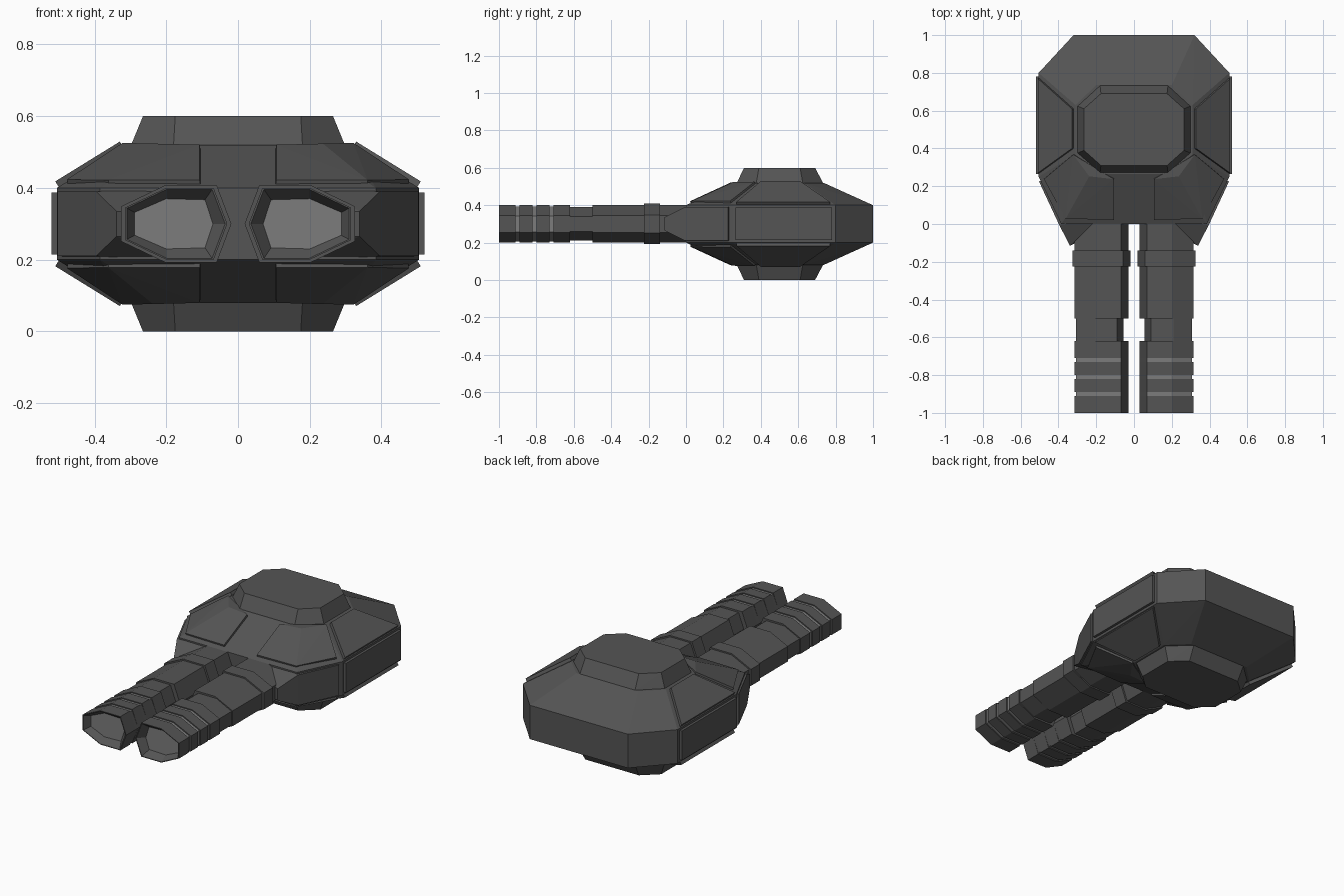
import bpy, bmesh, math
from mathutils import Vector

if "Cube" in bpy.data.objects:
    bpy.data.objects.remove(bpy.data.objects["Cube"])

def material(name, v):
    m = bpy.data.materials.new(name)
    m.diffuse_color = (v, v, v, 1)
    m.use_nodes = True
    m.node_tree.nodes["Principled BSDF"].inputs["Base Color"].default_value = m.diffuse_color
    return m

DARK, LIGHT = material("dark_grey", 0.09), material("light_grey", 0.2)
MID = 0.3  # height of the horizontal symmetry plane

def finish(name, bm):
    bmesh.ops.recalc_face_normals(bm, faces=bm.faces)
    me = bpy.data.meshes.new(name)
    bm.to_mesh(me)
    bm.free()
    me.materials.append(DARK)
    me.materials.append(LIGHT)
    ob = bpy.data.objects.new(name, me)
    bpy.context.collection.objects.link(ob)
    return ob

def hull(name, pts, sx=1, sz=1):
    """Convex solid through points, optionally flipped in x or about MID."""
    bm = bmesh.new()
    for x, y, z in pts:
        bm.verts.new((x * sx, y, MID + (z - MID) * sz))
    r = bmesh.ops.convex_hull(bm, input=bm.verts)
    loose = [v for v in bm.verts if not v.link_faces]
    bmesh.ops.delete(bm, geom=loose, context='VERTS')
    bmesh.ops.dissolve_limit(bm, angle_limit=math.radians(1),
                             verts=bm.verts, edges=bm.edges)
    return finish(name, bm)

def ring(half, z):
    return [(s * x, y, z) for x, y in half for s in (1, -1)]

def plate(pts, n, t=0.018, sink=0.03):
    """Points of a slab: outline lifted by t and sunk along normal n."""
    n = Vector(n).normalized()
    return [tuple(Vector(p) + n * d) for p in pts for d in (t, -sink)]

# Faceted turret body
belt = [(0.32, 1.0), (0.505, 0.80), (0.505, 0.25), (0.385, 0.0)]
deck = [(0.20, 0.735), (0.31, 0.63), (0.31, 0.37), (0.20, 0.265)]
hull("body", ring(belt, 0.4) + ring(belt, 0.2) + ring(deck, 0.52) + ring(deck, 0.08))

# Raised hatches on top and underneath
base = [(0.18, 0.735), (0.30, 0.625), (0.30, 0.375), (0.18, 0.27)]
cap = [(0.175, 0.69), (0.265, 0.61), (0.265, 0.39), (0.175, 0.31)]
for sz, name in ((1, "top_hatch"), (-1, "bottom_hatch")):
    hull(name, ring(base, 0.515) + ring(cap, 0.6), 1, sz)

# Armour panels
side_panel = plate([(0.50, 0.77, 0.403), (0.50, 0.27, 0.403),
                    (0.32, 0.40, 0.514), (0.32, 0.61, 0.514)], (0.53, 0, 0.85))
front_panel = plate([(0.105, 0.025, 0.41), (0.36, 0.03, 0.41), (0.475, 0.24, 0.412),
                     (0.32, 0.37, 0.514), (0.235, 0.255, 0.512), (0.105, 0.24, 0.509)],
                    (0.15, -0.2, 0.9), 0.012)
belt_plate = plate([(0.5, y, z) for y in (0.265, 0.78) for z in (0.215, 0.388)], (1, 0, 0), 0.02)
cheek = plate([(0.492, 0.23, 0.21), (0.492, 0.23, 0.39), (0.385, 0.0, 0.39),
               (0.385, 0.0, 0.21), (0.328, -0.11, 0.335), (0.328, -0.11, 0.265)],
              (0.9, -0.43, 0), 0.012)
cheek += [(0.2, 0.02, 0.4), (0.2, 0.02, 0.2)]
for sx, side in ((1, "right"), (-1, "left")):
    hull(side + "_belt_plate", belt_plate, sx)
    hull(side + "_cheek_plate", cheek, sx)
    for sz, lvl in ((1, "upper"), (-1, "lower")):
        hull(f"{side}_{lvl}_side_panel", side_panel, sx, sz)
        hull(f"{side}_{lvl}_front_panel", front_panel, sx, sz)

# Barrel cross-section (x, z offset from MID)
section = [(0.03, 0.0), (0.068, -0.1), (0.20, -0.1), (0.315, -0.045),
           (0.315, 0.045), (0.20, 0.1), (0.068, 0.1)]
bore = [(0.07, 0.0), (0.092, -0.067), (0.20, -0.07), (0.288, -0.032),
        (0.288, 0.032), (0.20, 0.07), (0.092, 0.067)]
CX = 0.175

def scaled(k, keep_inner=False):
    return [(x if keep_inner and x < 0.1 else CX + (x - CX) * k,
             z * k) for x, z in section]

def barrel(name, sx):
    full, groove, neck = scaled(1), scaled(0.94, True), scaled(0.9)
    neck = [(min(x + 0.012, 0.308), z) for x, z in neck]
    collar = scaled(1.08)
    # Stations from bore floor to rear: (y, outline, light band before it)
    st = [(-0.96, bore, 0), (-1.0, scaled(0.96), 0), (-1.0, full, 0)]
    for y in (-0.90, -0.81, -0.72):
        st += [(y - 0.011, full, 0), (y - 0.011, groove, 0),
               (y + 0.011, groove, 1), (y + 0.011, full, 0)]
    for a, b, shape in ((-0.62, -0.50, neck), (-0.225, -0.14, collar)):
        st += [(a, full, 0), (a, shape, 0), (b, shape, 0), (b, full, 0)]
    st.append((0.1, full, 0))
    bm = bmesh.new()
    rings = [[bm.verts.new((x * sx, y, MID + z)) for x, z in o] for y, o, _ in st]
    n = len(section)
    for i in range(1, len(rings)):
        a, b = rings[i - 1], rings[i]
        for j in range(n):
            k = (j + 1) % n
            f = bm.faces.new((a[j], a[k], b[k], b[j]))
            f.material_index = st[i][2] if 0 < j < n - 1 else 0
    bm.faces.new(rings[0]).material_index = 1
    bm.faces.new(rings[-1])
    finish(name, bm)

# Twin barrels
barrel("right_barrel", 1)
barrel("left_barrel", -1)
